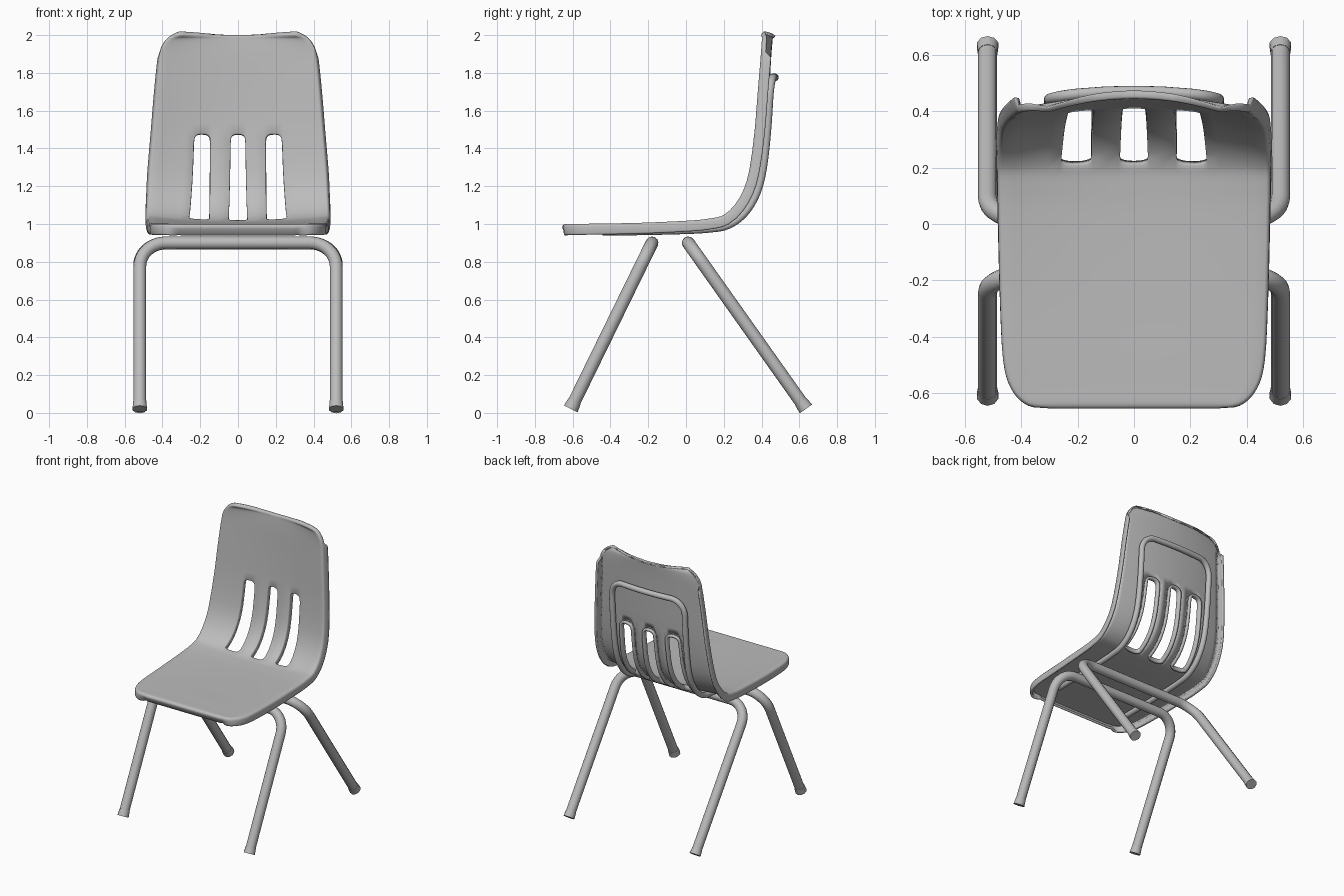
import bpy, bmesh, math
from mathutils import Vector

old = bpy.data.objects.get("Cube")
if old:
    bpy.data.objects.remove(old, do_unlink=True)

grey = bpy.data.materials.new("plain grey")
grey.use_nodes = True
grey.diffuse_color = (0.5, 0.5, 0.5, 1)
grey.node_tree.nodes["Principled BSDF"].inputs["Base Color"].default_value = (0.5, 0.5, 0.5, 1)

# Shell profile from seat front to back top: y, z, half width, forward bow of the sides
KEYS = [Vector(k) for k in (
    (-.65, .995, .30, 0), (-.635, 1.0, .37, 0), (-.58, 1.0, .425, 0), (-.48, 1.0, .452, .002),
    (-.25, 1.0, .463, .006), (0, 1.003, .468, .014), (.12, 1.008, .47, .02), (.21, 1.02, .47, .03),
    (.29, 1.07, .468, .045), (.35, 1.16, .463, .05), (.385, 1.28, .457, .05), (.41, 1.48, .44, .048),
    (.425, 1.7, .422, .045), (.435, 1.88, .403, .04), (.44, 1.945, .38, .04), (.443, 1.977, .345, .04),
    (.444, 1.988, .30, .04))]
LAST = len(KEYS) - 1
SLOT_START, SLOT_END = 7, 11


def profile(v):
    """Smooth curve through the profile keys."""
    v = min(max(v, 0), LAST)
    i = min(int(v), LAST - 1)
    t = v - i
    a, b, c, d = (KEYS[min(max(i + k, 0), LAST)] for k in (-1, 0, 1, 2))
    return b + t / 2 * ((c - a) + t * ((2 * a - 5 * b + 4 * c - d) + t * (3 * (b - c) + d - a)))


def shell_point(x, v, lift=0):
    """Point on the shell at width x, profile position v, raised along the normal."""
    y, z, w, bow = profile(v)
    d = profile(v + .05) - profile(v - .05)
    normal = Vector((0, -d.y, d.x)).normalized()
    return Vector((x, y, z)) + normal * (lift + bow * (x / w) ** 2)


def finish(obj, angle=40):
    obj.data.materials.clear()
    obj.data.materials.append(grey)
    bpy.ops.object.select_all(action='DESELECT')
    obj.select_set(True)
    bpy.context.view_layer.objects.active = obj
    bpy.ops.object.shade_smooth_by_angle(angle=math.radians(angle))


def new_object(name, bm):
    mesh = bpy.data.meshes.new(name)
    bm.to_mesh(mesh)
    bm.free()
    obj = bpy.data.objects.new(name, mesh)
    bpy.context.collection.objects.link(obj)
    return obj


def add_lip(bm, edges, steps):
    """Turn border edges over; steps are (outward, downward) distances."""
    out, pairs = {}, []
    for e in edges:
        loop = e.link_loops[0]
        a, b = loop.vert, loop.link_loop_next.vert
        side = (b.co - a.co).cross(loop.face.normal).normalized()
        pairs.append((a, b))
        for vert in (a, b):
            out[vert] = out.get(vert, Vector()) + side
    normals = {p: p.normal.copy() for p in out}
    previous = {p: p for p in out}
    for outward, down in steps:
        ring = {}
        for p in out:
            depth = down * (.5 if p.co.z > 1.9 else 1)
            ring[p] = bm.verts.new(p.co + out[p].normalized() * outward - normals[p] * depth)
        for a, b in pairs:
            bm.faces.new((previous[b], previous[a], ring[a], ring[b]))
        previous = ring


# Columns across the shell: (slot number or None, position -1..1 inside it)
N = 8
bend = [math.sin(math.pi / 2 * (2 * k / N - 1)) for k in range(N + 1)]
columns = [("left", k / 5) for k in range(5)]
for s in (-1, 0, 1):
    columns += [(s, a) for a in bend]
    if s < 1:
        columns.append(("post", s + .5))
columns += [("right", k / 5) for k in range(1, 6)]


def slot_edges(s, v):
    f = min(max((v - SLOT_START) / (SLOT_END - SLOT_START), 0), 1)
    if s == 0:
        return -.055 + .012 * f, .055 - .012 * f
    inner, outer = .147 - .006 * f, .264 - .029 * f
    return (inner, outer) if s > 0 else (-outer, -inner)


def column_x(col, v):
    kind, a = col
    w, edge = profile(v).z, slot_edges(1, v)[1]
    if kind == "left":
        return -w + a * (w - edge)
    if kind == "right":
        return edge + a * (w - edge)
    if kind == "post":
        return math.copysign((slot_edges(0, v)[1] + slot_edges(1, v)[0]) / 2, a)
    lo, hi = slot_edges(kind, v)
    return (lo + hi) / 2 + a * (hi - lo) / 2


rows = [k / 4 for k in range(4 * SLOT_START + 1)]
rows += [SLOT_START + k / 2 for k in range(1, 8)]
rows += [SLOT_END + k / 4 for k in range(4 * (LAST - SLOT_END) + 1)]

# One-piece seat and back shell with three slots
bm = bmesh.new()
grid = []
for v in rows:
    line = []
    for col in columns:
        vv = v
        if isinstance(col[0], int) and v in (SLOT_START, SLOT_END):
            p = 3
            drop = 1 - (1 - min(abs(col[1]), 1) ** p) ** (1 / p)
            vv += drop * (.35 if v == SLOT_START else -.25)
        line.append(bm.verts.new(shell_point(column_x(col, vv), vv)))
    grid.append(line)
for i in range(len(rows) - 1):
    for j in range(len(columns) - 1):
        in_slot = isinstance(columns[j][0], int) and columns[j][0] == columns[j + 1][0]
        if in_slot and SLOT_START <= rows[i] < SLOT_END:
            continue
        bm.faces.new((grid[i][j], grid[i][j + 1], grid[i + 1][j + 1], grid[i + 1][j]))
for vert in [p for p in bm.verts if not p.link_faces]:
    bm.verts.remove(vert)
bm.normal_update()
rim = {p for line in grid for p in (line[0], line[-1])} | set(grid[0]) | set(grid[-1])
border = [e for e in bm.edges if e.is_boundary]
outer = [e for e in border if e.verts[0] in rim]
inner = [e for e in border if e.verts[0] not in rim]
add_lip(bm, outer, [(.006, .002), (.011, .008), (.013, .017), (.013, .05), (.010, .058)])
add_lip(bm, inner, [(.003, .002), (.005, .007), (.005, .036)])
shell = new_object("seat_shell", bm)
solid = shell.modifiers.new("thickness", 'SOLIDIFY')
solid.thickness = .016
solid.offset = -1
finish(shell, 50)


def tube(name, points, radius):
    """Round bar swept along a path."""
    curve = bpy.data.curves.new(name, 'CURVE')
    curve.dimensions = '3D'
    curve.bevel_depth = radius
    curve.bevel_resolution = 4
    curve.use_fill_caps = True
    spline = curve.splines.new('POLY')
    spline.points.add(len(points) - 1)
    for p, co in zip(spline.points, points):
        p.co = (*co, 1)
    obj = bpy.data.objects.new(name, curve)
    bpy.context.collection.objects.link(obj)
    bpy.ops.object.select_all(action='DESELECT')
    obj.select_set(True)
    bpy.context.view_layer.objects.active = obj
    bpy.ops.object.convert(target='MESH')
    finish(bpy.context.object)


# Support rod under the seat and up the back
half = [(.30, 3.2 + k * .3) for k in range(29)]
half += [(.20 + .10 * math.cos(t), 11.85 + .54 * math.sin(t))
         for t in (math.pi / 2 * k / 8 for k in range(9))]
half += [(.1, 12.39)]
path = half + [(0, 12.39)] + [(-x, v) for x, v in reversed(half)]
tube("support_rod", [shell_point(x, v, -.042) for x, v in path], .02)

# Bent leg frames with foot caps
for name, top_y, foot_y in (("front", -.18, -.61), ("rear", .012, .635)):
    foot, top = Vector((.52, foot_y, .021)), Vector((.52, top_y, .90))
    up = (top - foot).normalized()
    r = .14
    arc = [top - up * r - Vector((r, 0, 0)) + Vector((r * math.cos(t), 0, 0)) + up * r * math.sin(t)
           for t in (math.pi / 2 * k / 10 for k in range(11))]
    side = [foot + up * .01] + arc
    tube(name + "_leg_frame", side + [Vector((-p.x, p.y, p.z)) for p in reversed(side)], .034)
    for label, sx in (("left", 1), ("right", -1)):
        bm = bmesh.new()
        bmesh.ops.create_cone(bm, cap_ends=True, segments=10, radius1=.04, radius2=.036, depth=.045)
        cap = new_object(f"{name}_{label}_foot", bm)
        cap.location = foot * 1
        cap.location.x *= sx
        cap.location += up * .0225
        cap.rotation_euler = up.to_track_quat('Z', 'Y').to_euler()
        finish(cap)
